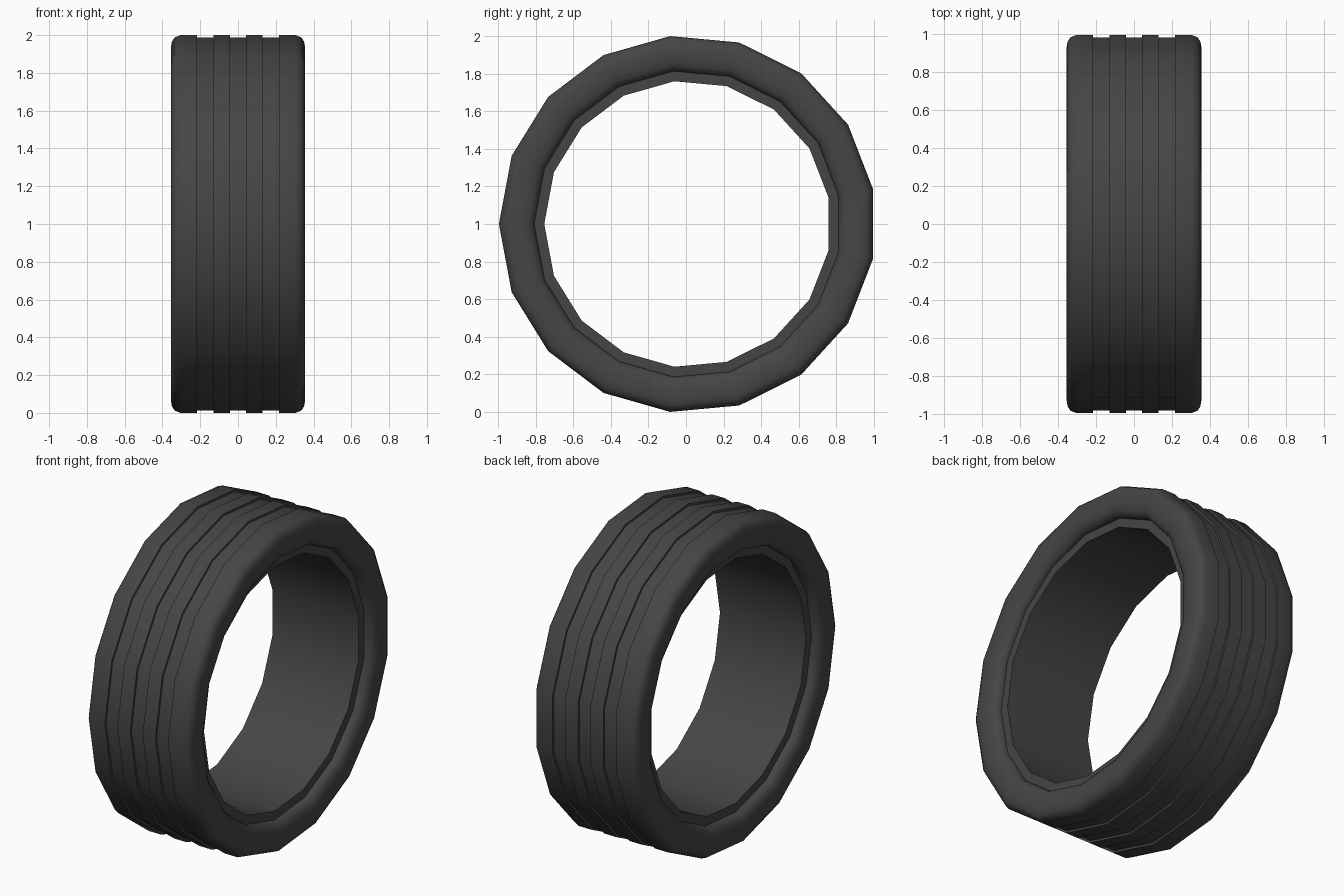
import bpy, math

if "Cube" in bpy.data.objects:
    bpy.data.objects.remove(bpy.data.objects["Cube"])

SIDES = 17
CY, CZ = 0.0086, 1.0      # ring centre (odd side count shifts it slightly in y)
R = 1.0043                # outer radius

rubber = bpy.data.materials.new("dark_rubber")
rubber.diffuse_color = (0.06, 0.06, 0.06, 1)
rubber.use_nodes = True
rubber.node_tree.nodes["Principled BSDF"].inputs["Base Color"].default_value = rubber.diffuse_color

# Half cross-section (x, radius): tread grooves, shoulder, sidewall, inner lip, bore
G = R - 0.013
half = [(0.0425, G), (0.0425, R), (0.13, R), (0.13, G), (0.2165, G), (0.2165, R),
        (0.305, R), (0.335, R - 0.012), (0.35, R - 0.035), (0.355, R - 0.065),
        (0.355, 0.89), (0.347, 0.85), (0.33, 0.825), (0.305, 0.817),
        (0.295, 0.817), (0.295, 0.763)]
profile = half + [(-x, r) for x, r in reversed(half)]

# Sweep the closed cross-section around the x axis
n = len(profile)
verts, faces = [], []
for i in range(SIDES):
    a = math.pi + i * 2 * math.pi / SIDES
    for x, r in profile:
        verts.append((x, CY + r * math.cos(a), CZ + r * math.sin(a)))
    k = (i + 1) % SIDES
    for j in range(n):
        m = (j + 1) % n
        faces.append((i * n + j, i * n + m, k * n + m, k * n + j))

mesh = bpy.data.meshes.new("tyre")
mesh.from_pydata(verts, [], [f[::-1] for f in faces])
mesh.materials.append(rubber)
tyre = bpy.data.objects.new("tyre", mesh)
bpy.context.collection.objects.link(tyre)

# Consistent outward normals and smooth shading with crisp grooves
bpy.context.view_layer.objects.active = tyre
tyre.select_set(True)
bpy.ops.object.mode_set(mode='EDIT')
bpy.ops.mesh.select_all(action='SELECT')
bpy.ops.mesh.normals_make_consistent(inside=False)
bpy.ops.object.mode_set(mode='OBJECT')
bpy.ops.object.shade_smooth_by_angle(angle=math.radians(40))
